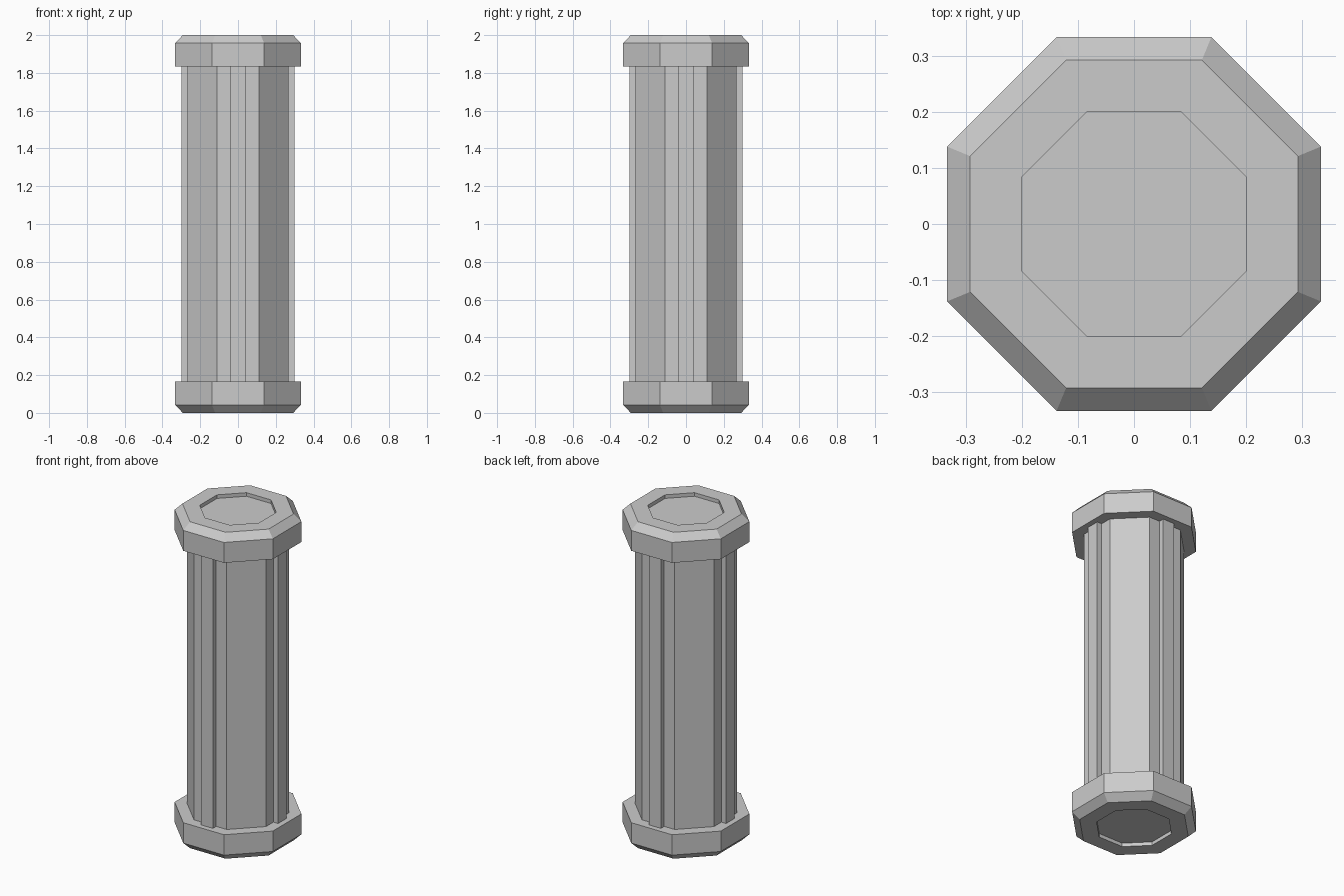
import bpy, bmesh, math

if "Cube" in bpy.data.objects:
    bpy.data.objects.remove(bpy.data.objects["Cube"])

SIDES = 8


def octagon_lathe(name, profile):
    """Stack octagonal rings given as (apothem, z), closed at both ends."""
    bm = bmesh.new()
    rings = []
    for apothem, z in profile:
        r = apothem / math.cos(math.pi / SIDES)
        angles = [(k + 0.5) * math.tau / SIDES for k in range(SIDES)]
        rings.append([bm.verts.new((r * math.cos(a), r * math.sin(a), z)) for a in angles])
    for low, high in zip(rings, rings[1:]):
        for k in range(SIDES):
            n = (k + 1) % SIDES
            bm.faces.new((low[k], low[n], high[n], high[k]))
    bm.faces.new(rings[0][::-1])
    bm.faces.new(rings[-1])
    bmesh.ops.recalc_face_normals(bm, faces=bm.faces[:])
    mesh = bpy.data.meshes.new(name)
    bm.to_mesh(mesh)
    bm.free()
    obj = bpy.data.objects.new(name, mesh)
    bpy.context.collection.objects.link(obj)
    return obj


# End caps: chamfered outer edge and a shallow recess in the end face
cap = [(0.333, 0.167), (0.333, 0.042), (0.292, 0), (0.201, 0), (0.201, 0.022)]
octagon_lathe("bottom_cap", cap)
octagon_lathe("top_cap", [(a, 2 - z) for a, z in cap])

# Octagonal shaft between the caps
octagon_lathe("shaft", [(0.268, 0.167), (0.268, 1.833)])

# Raised vertical ribs on the four axis-facing sides
for i, side in enumerate(("right", "back", "left", "front")):
    a = i * math.pi / 2
    bpy.ops.mesh.primitive_cube_add(
        size=1, location=(0.28 * math.cos(a), 0.28 * math.sin(a), 1), rotation=(0, 0, a))
    rib = bpy.context.object
    rib.name = side + "_rib"
    rib.scale = (0.04, 0.08, 1.666)
